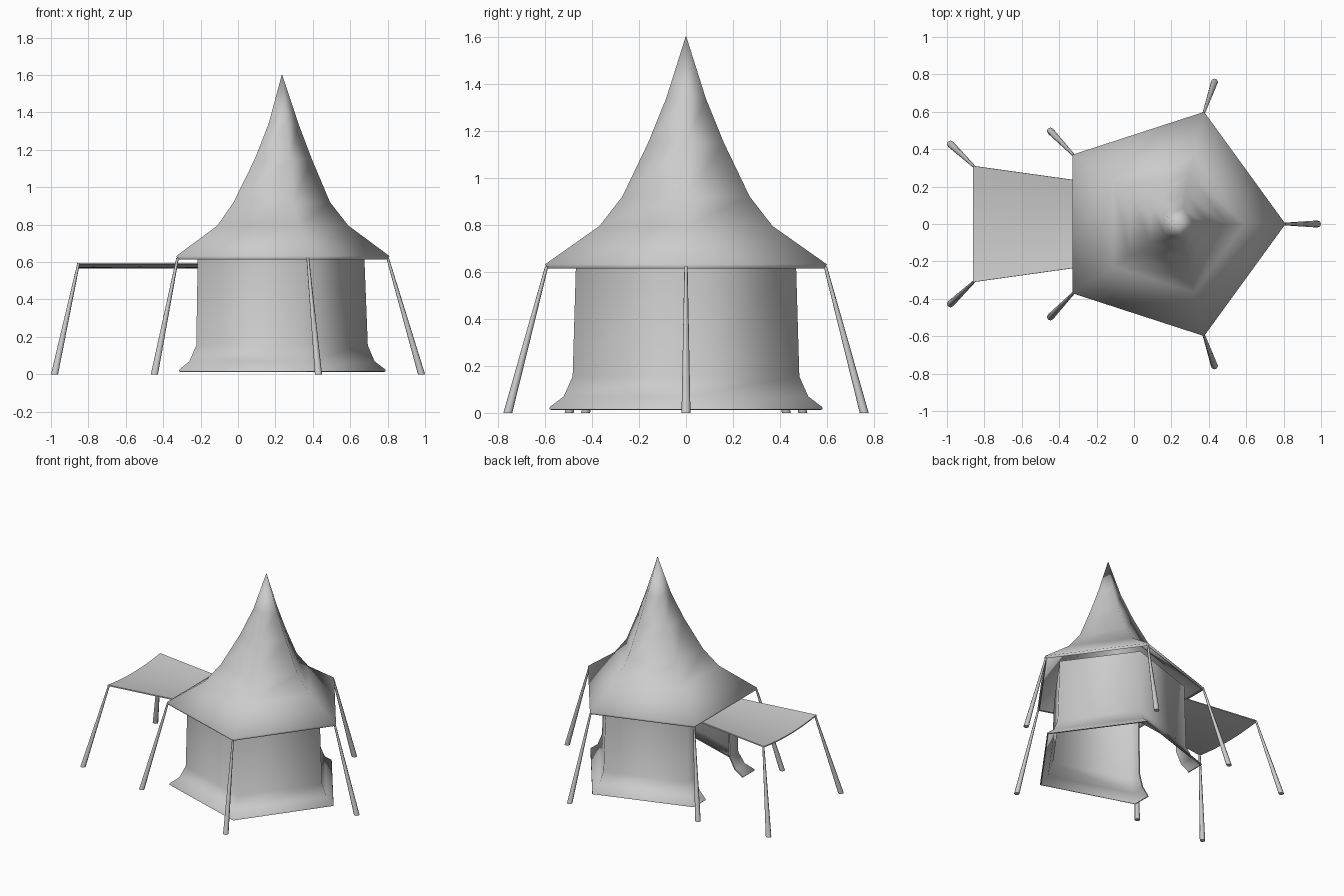
import bpy, bmesh, math
from mathutils import Vector

if "Cube" in bpy.data.objects:
    bpy.data.objects.remove(bpy.data.objects["Cube"])


def make(name, verts, faces, thickness=0, angle=80):
    me = bpy.data.meshes.new(name)
    me.from_pydata(verts, [], faces)
    ob = bpy.data.objects.new(name, me)
    bpy.context.collection.objects.link(ob)
    bpy.ops.object.select_all(action='DESELECT')
    ob.select_set(True)
    bpy.context.view_layer.objects.active = ob
    if thickness:
        mod = ob.modifiers.new("cloth", 'SOLIDIFY')
        mod.thickness = thickness
        mod.offset = -1
        bpy.ops.object.modifier_apply(modifier=mod.name)
    bpy.ops.object.shade_smooth_by_angle(angle=math.radians(angle))
    return ob


def corner(cx, r, deg, z):
    a = math.radians(deg)
    return (cx + r * math.cos(a), r * math.sin(a), z)


def strips(rows, closed):
    # quads between successive rows of points
    n = len(rows[0])
    verts = [p for row in rows for p in row]
    faces = []
    for j in range(len(rows) - 1):
        for i in range(n if closed else n - 1):
            k = (i + 1) % n
            faces.append((j * n + i, j * n + k, (j + 1) * n + k, (j + 1) * n + i))
    return verts, faces


# roof: five-sided concave spire (centre x, radius, z)
roof = [(0.18, 0.622, 0.615), (0.18, 0.63, 0.632), (0.203, 0.387, 0.795),
        (0.207, 0.285, 0.92), (0.226, 0.169, 1.15), (0.235, 0.088, 1.34)]
rows = [[corner(c, r, d, z) for d in range(0, 360, 72)] for c, r, z in roof]
verts, faces = strips(rows, True)
verts.append((0.235, 0, 1.605))
tip, base = len(verts) - 1, len(verts) - 6
faces += [(base + i, base + (i + 1) % 5, tip) for i in range(5)]
make("roof", verts, faces, 0.01)

# walls: five-sided with flared hem, open doorway on the -x side
wall = [(0.179, 0.611, 0.015, 0.22), (0.179, 0.609, 0.025, 0.22),
        (0.183, 0.547, 0.07, 0.21), (0.187, 0.507, 0.155, 0.20),
        (0.183, 0.492, 0.64, 0.20)]
rows = []
for c, r, z, door in wall:
    x = c - r * math.cos(math.radians(36))
    ring = [corner(c, r, d, z) for d in (216, 288, 360, 432, 504)]
    rows.append([(x, -door, z)] + ring + [(x, door, z)])
verts, faces = strips(rows, False)
make("walls", verts, faces, 0.01)

# awning: sagging sheet over the doorway
rows = []
for i in range(9):
    t = -1 + i / 4
    z = 0.574 + 0.022 * t * t
    rows.append([(-0.86, 0.31 * t, z), (-0.215, 0.22 * t, z)])
verts, faces = strips(rows, False)
make("awning", verts, [f[::1] for f in faces], 0.008)


def pole(name, top, foot, z):
    n = 8
    rows = []
    for (x, y), h, r in ((foot, 0, 0.019), (top, z, 0.007)):
        rows.append([(x + r * math.cos(2 * math.pi * i / n),
                      y + r * math.sin(2 * math.pi * i / n), h) for i in range(n)])
    verts, faces = strips(rows, True)
    faces += [tuple(reversed(range(n))), tuple(range(n, 2 * n))]
    make(name, verts, faces, 0, 50)


# poles: slanted outward from roof and awning corners
pole("tail_pole", (0.80, 0), (0.981, 0), 0.622)
for side, s in (("front", -1), ("back", 1)):
    pole(side + "_roof_pole", (0.373, 0.593 * s), (0.43, 0.758 * s), 0.622)
    pole(side + "_door_pole", (-0.323, 0.368 * s), (-0.447, 0.497 * s), 0.622)
    pole(side + "_awning_pole", (-0.853, 0.305 * s), (-0.981, 0.427 * s), 0.59)
